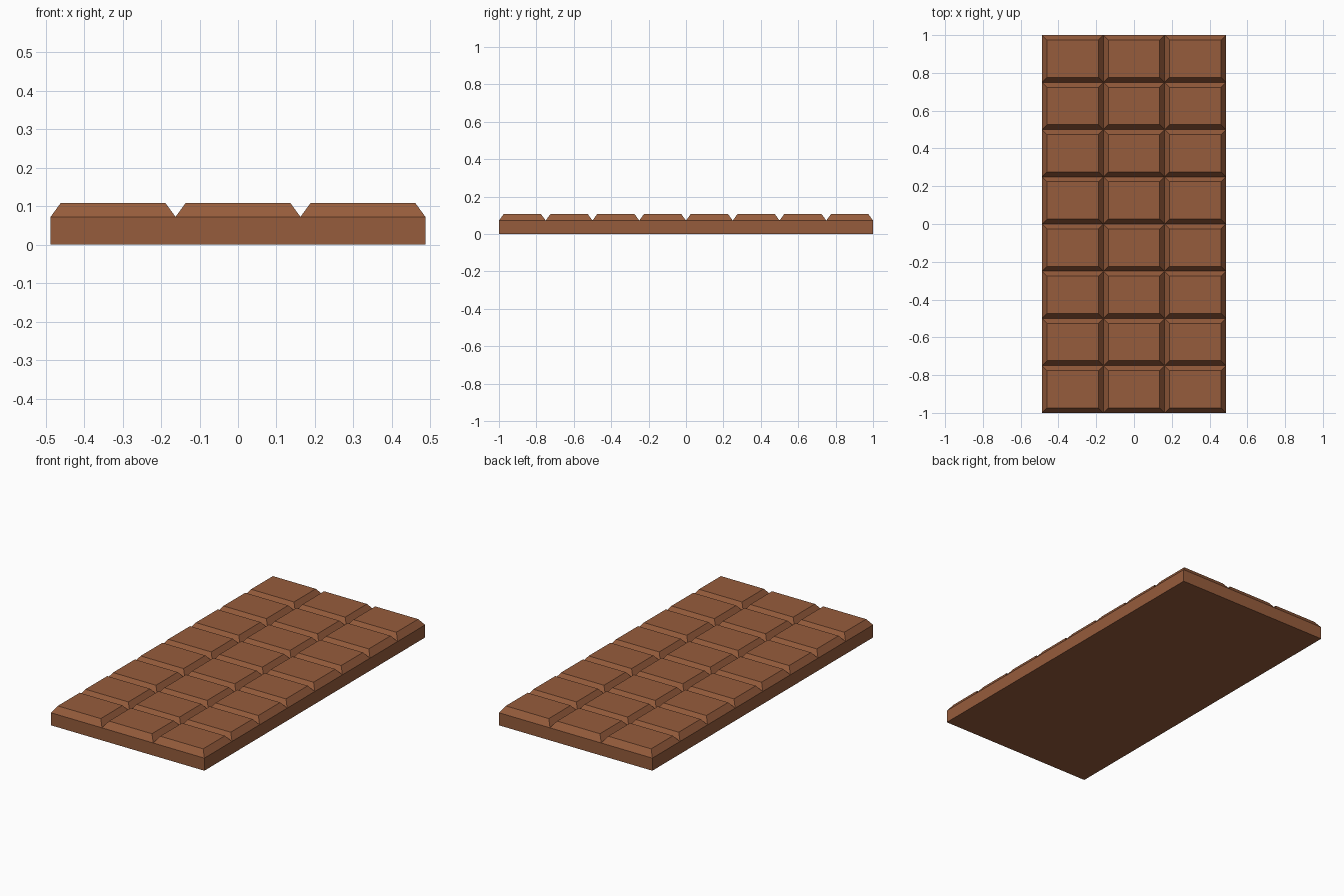
import bpy, bmesh

if "Cube" in bpy.data.objects:
    bpy.data.objects.remove(bpy.data.objects["Cube"])

COLS, ROWS = 3, 8
HALF_X, HALF_Y = 0.487, 1.0
BASE_Z, TOP_Z, BEVEL = 0.072, 0.108, 0.037

bm = bmesh.new()

# Grid of pieces at groove level
xs = [-HALF_X + 2 * HALF_X * i / COLS for i in range(COLS + 1)]
ys = [-HALF_Y + 2 * HALF_Y * j / ROWS for j in range(ROWS + 1)]
grid = [[bm.verts.new((x, y, BASE_Z)) for y in ys] for x in xs]
pieces = [bm.faces.new((grid[i][j], grid[i + 1][j], grid[i + 1][j + 1], grid[i][j + 1]))
          for i in range(COLS) for j in range(ROWS)]
bm.normal_update()

# Side walls and flat underside
rim = [e for e in bm.edges if e.is_boundary]
wall = bmesh.ops.extrude_edge_only(bm, edges=rim)["geom"]
for v in wall:
    if isinstance(v, bmesh.types.BMVert):
        v.co.z = 0.0
bmesh.ops.contextual_create(
    bm, geom=[e for e in bm.edges if all(v.co.z == 0.0 for v in e.verts)])

# Raised pieces with sloped edges
for face in pieces:
    face.normal_update()
    cx, cy = face.calc_center_median().xy
    bmesh.ops.inset_individual(bm, faces=[face], thickness=BEVEL)
    for v in face.verts:
        v.co.z = TOP_Z

bmesh.ops.recalc_face_normals(bm, faces=bm.faces)
mesh = bpy.data.meshes.new("chocolate_bar")
bm.to_mesh(mesh)
bm.free()

bar = bpy.data.objects.new("chocolate_bar", mesh)
bpy.context.collection.objects.link(bar)
mat = bpy.data.materials.new("chocolate")
mat.diffuse_color = (0.305, 0.107, 0.045, 1)
mat.use_nodes = True
mat.node_tree.nodes["Principled BSDF"].inputs["Base Color"].default_value = mat.diffuse_color
mesh.materials.append(mat)
